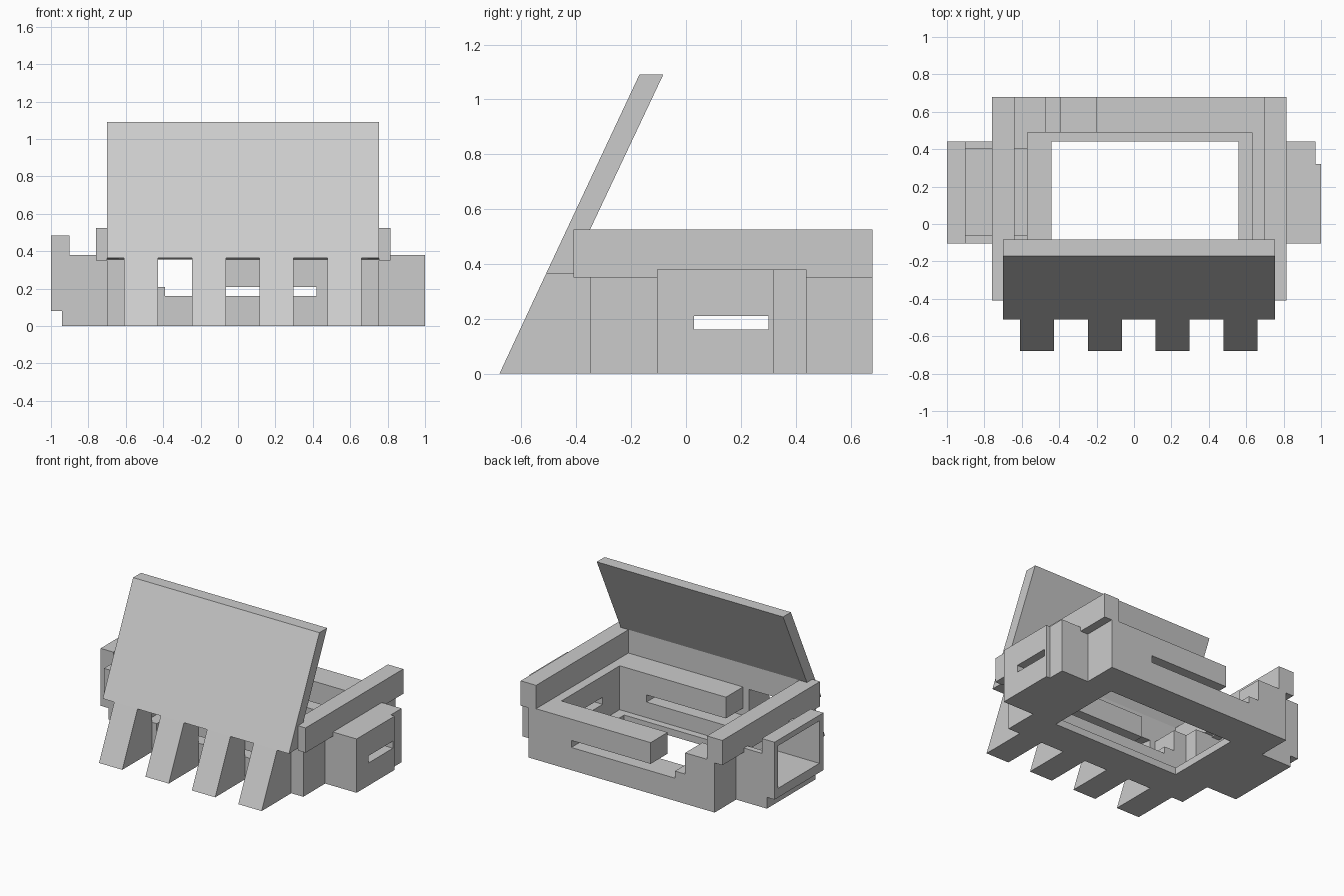
import bpy, bmesh

if "Cube" in bpy.data.objects:
    bpy.data.objects.remove(bpy.data.objects["Cube"])

grey = bpy.data.materials.new("light grey")
grey.diffuse_color = (0.6, 0.6, 0.6, 1)
grey.use_nodes = True
grey.node_tree.nodes["Principled BSDF"].inputs["Base Color"].default_value = grey.diffuse_color


def prism(name, axis, profile, lo, hi):
    """Extrude a 2D profile along x or y (profile is (y,z) or (x,z))."""
    bm = bmesh.new()
    def place(p, t):
        return (t, p[0], p[1]) if axis == "x" else (p[0], t, p[1])
    face = bm.faces.new([bm.verts.new(place(p, lo)) for p in profile])
    out = bmesh.ops.extrude_face_region(bm, geom=[face])
    for v in out["geom"]:
        if isinstance(v, bmesh.types.BMVert):
            v.co["xyz".index(axis)] = hi
    bmesh.ops.recalc_face_normals(bm, faces=bm.faces)
    mesh = bpy.data.meshes.new(name)
    bm.to_mesh(mesh)
    bm.free()
    mesh.materials.append(grey)
    ob = bpy.data.objects.new(name, mesh)
    bpy.context.collection.objects.link(ob)
    return ob


def box(name, x, y, z):
    return prism(name, "x", [(y[0], z[0]), (y[1], z[0]), (y[1], z[1]), (y[0], z[1])], *x)


def cut(ob, *ranges):
    """Subtract boxes from an object and bake the result."""
    for r in ranges:
        cutter = box("cutter", *r)
        cutter.hide_render = True
        mod = ob.modifiers.new("cut", "BOOLEAN")
        mod.operation, mod.solver, mod.object = "DIFFERENCE", "EXACT", cutter
        bpy.context.view_layer.update()
        deps = bpy.context.evaluated_depsgraph_get()
        ob.data = bpy.data.meshes.new_from_object(ob.evaluated_get(deps))
        ob.modifiers.clear()
        bpy.data.objects.remove(cutter)


side_slot = ((-1.1, 1.1), (0.03, 0.30), (0.16, 0.21))
channel = ((-0.90, -0.55), (-0.06, 0.40), (0.145, 0.6))

# Tray with floor opening, wall slots, cable gaps and side channel
tray = box("tray", (-0.70, 0.755), (-0.35, 0.68), (0, 0.36))
cut(tray,
    ((-0.57, 0.63), (-0.16, 0.49), (0.05, 0.5)),
    ((-0.44, 0.56), (-0.11, 0.44), (-0.1, 0.2)),
    ((-0.39, 0.42), (-0.5, 0.8), (0.16, 0.21)),
    ((-0.47, -0.20), (-0.5, 0.8), (0.21, 0.5)),
    side_slot, channel)

# Rails along both sides, with a lip hanging over the tray wall
for name, outer, wall, inner in (("left_rail", -0.76, -0.70, -0.64),
                                 ("right_rail", 0.815, 0.755, 0.695)):
    prism(name, "y", [(outer, 0.35), (outer, 0.525), (inner, 0.525),
                      (inner, 0.36), (wall, 0.36), (wall, 0.35)], -0.41, 0.68)

# Leaning panel
prism("leaning_panel", "x", [(-0.51, 0.365), (-0.17, 1.09), (-0.083, 1.09),
                             (-0.35, 0.525), (-0.35, 0.355), (-0.42, 0.365)], -0.70, 0.755)

# Four wedge legs under the panel
for i in range(4):
    x = -0.61 + i * 0.363
    prism("wedge_leg", "x", [(-0.68, 0), (-0.51, 0.365), (-0.35, 0.365), (-0.35, 0)],
          x, x + 0.182)

# Right socket block with stepped end and slot
right = box("right_block", (0.755, 1.0), (-0.105, 0.44), (0, 0.38))
cut(right, ((0.97, 1.1), (0.32, 0.5), (-0.1, 0.5)), side_slot)

# Left socket with open channel and framed mouth
left = prism("left_socket", "y", [(-0.94, 0), (-0.70, 0), (-0.70, 0.36), (-0.76, 0.36),
                                  (-0.76, 0.38), (-0.90, 0.38), (-0.90, 0.485),
                                  (-1.0, 0.485), (-1.0, 0.08), (-0.94, 0.08)], -0.105, 0.44)
cut(left, channel, ((-1.1, -0.85), (-0.06, 0.40), (0.145, 0.445)))
